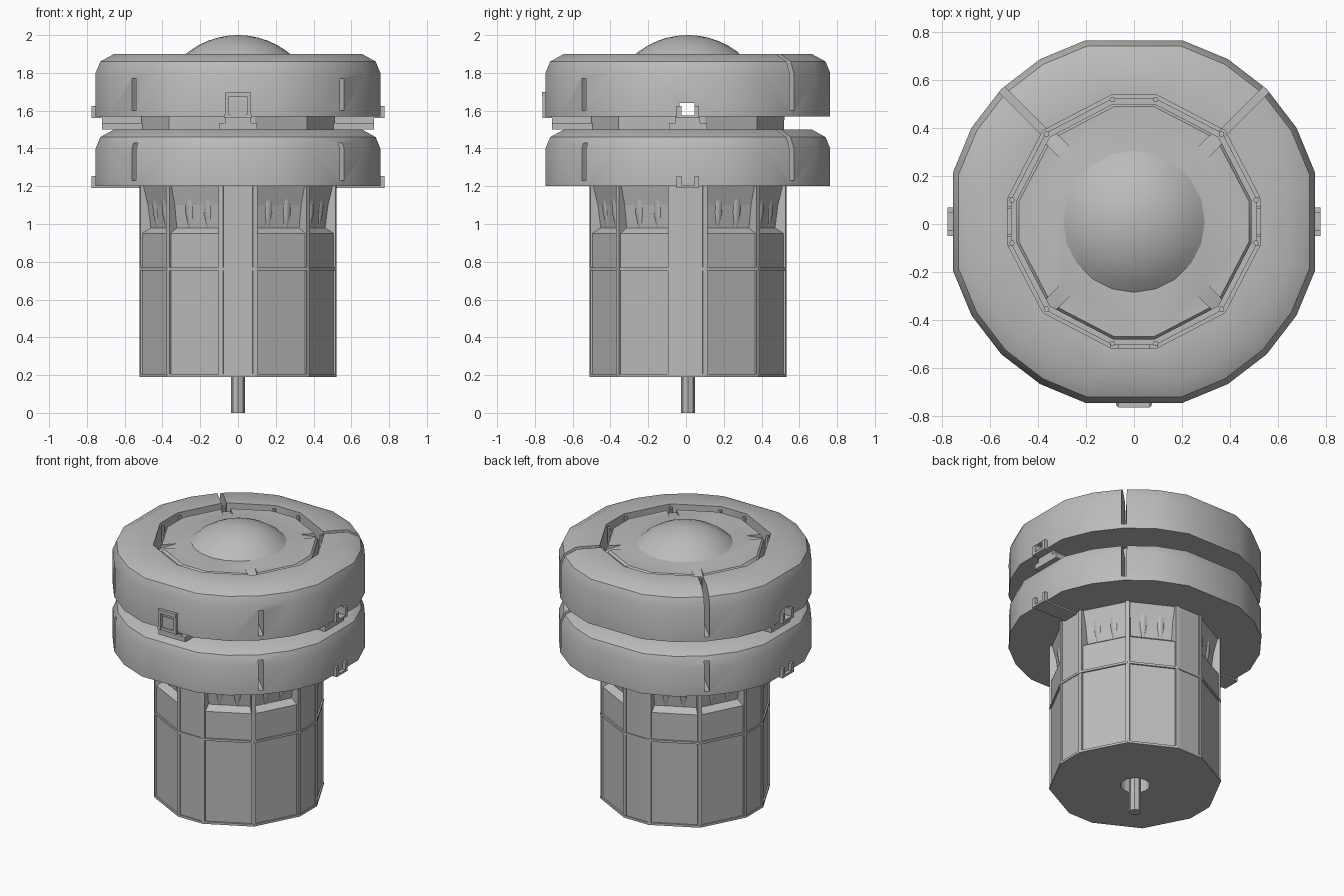
import bpy, bmesh
from math import radians, sin, cos, pi
from mathutils import Matrix, Vector

if "Cube" in bpy.data.objects:
    bpy.data.objects.remove(bpy.data.objects["Cube"])

CY = 0.01  # the round body sits slightly behind the centre

grey = bpy.data.materials.new("plain grey")
grey.use_nodes = True
grey.diffuse_color = (0.5, 0.5, 0.5, 1)
grey.node_tree.nodes["Principled BSDF"].inputs["Base Color"].default_value = (0.5, 0.5, 0.5, 1)

# Corner angles: the rings skip the four axis directions, the column has wide corner panels
RING = [a for a in range(0, 360, 15) if a % 90]
COLUMN = [q + a for q in range(0, 360, 90) for a in (10, 45, 80)]
ROUND = range(0, 360, 18)


def finish(name, bm):
    bmesh.ops.recalc_face_normals(bm, faces=bm.faces)
    mesh = bpy.data.meshes.new(name)
    bm.to_mesh(mesh)
    bm.free()
    mesh.materials.append(grey)
    ob = bpy.data.objects.new(name, mesh)
    bpy.context.collection.objects.link(ob)
    return ob


def loft(name, angles, profile, centre=(0, CY)):
    """Solid with corners at the given angles, stacked from (radius, z) pairs."""
    bm = bmesh.new()
    rows = [[bm.verts.new((centre[0] + r * cos(radians(a)), centre[1] + r * sin(radians(a)), z))
             for a in angles] for r, z in profile]
    n = len(angles)
    for low, high in zip(rows, rows[1:]):
        for i in range(n):
            j = (i + 1) % n
            bm.faces.new((low[i], low[j], high[j], high[i]))
    bm.faces.new(rows[0][::-1])
    bm.faces.new(rows[-1])
    return finish(name, bm)


def box(name, low, high, angle=0, tilt=0):
    """Box given in a frame turned about the body axis; tilt pitches it about its own middle."""
    low, high = Vector(low), Vector(high)
    mid = (low + high) / 2
    bm = bmesh.new()
    bmesh.ops.create_cube(bm, size=1)
    bm.transform(Matrix.Translation((0, CY, 0)) @ Matrix.Rotation(radians(angle), 4, 'Z')
                 @ Matrix.Translation(mid) @ Matrix.Rotation(radians(tilt), 4, 'Y')
                 @ Matrix.Diagonal((*(high - low), 1)))
    return finish(name, bm)


def cut(ob, *cutters):
    for c in cutters:
        m = ob.modifiers.new("cut", 'BOOLEAN')
        m.operation, m.solver, m.object = 'DIFFERENCE', 'EXACT', c
    deps = bpy.context.evaluated_depsgraph_get()
    mesh = bpy.data.meshes.new_from_object(ob.evaluated_get(deps))
    ob.modifiers.clear()
    ob.data = mesh
    for c in cutters:
        bpy.data.objects.remove(c)


def smooth(ob, angle=32):
    bpy.ops.object.select_all(action='DESELECT')
    ob.select_set(True)
    bpy.context.view_layer.objects.active = ob
    bpy.ops.object.shade_smooth_by_angle(angle=radians(angle))


# Two padded rings with slits on the diagonals
def padded_ring(name, base, top, hole, slit_tops):
    ring = loft(name, RING, [(0.78, base), (0.78, top - 0.1), (0.755, top - 0.04), (0.68, top),
                             (0.45, top)])
    cutters = [loft("hole", COLUMN, [(hole, base - 0.1), (hole, top + 0.1)])]
    for angle, slit_top in zip((45, 135, 225, 315), slit_tops):
        cutters.append(box("slit", (0.5, -0.016, base + 0.03), (0.9, 0.016, slit_top), angle))
    cut(ring, *cutters)
    return ring


upper_ring = padded_ring("upper_ring", 1.57, 1.90, 0.535, (2, 2, 1.77, 1.77))
lower_ring = padded_ring("lower_ring", 1.20, 1.50, 0.50, (1.6, 1.43, 1.43, 1.43))
cut(upper_ring, box("side_hole", (-1, -0.045, 1.5), (1, 0.035, 1.64)))
smooth(upper_ring)
smooth(lower_ring)

# Faceted column, drawn in below the lower ring, with a bore underneath
column = loft("column", COLUMN, [(0.52, 0.2), (0.52, 0.95), (0.475, 0.98), (0.49, 1.1), (0.515, 1.2),
                                 (0.52, 1.78)])
cut(column, loft("bore", ROUND, [(0.09, 0.1), (0.09, 0.5)]),
    box("side_hole", (-1, -0.045, 1.57), (1, 0.035, 1.64)))
loft("base_flange", COLUMN, [(0.53, 0.19), (0.53, 0.205)])
cut(bpy.data.objects["base_flange"], loft("bore", ROUND, [(0.09, 0.1), (0.09, 0.5)]))
loft("middle_band", COLUMN, [(0.53, 0.755), (0.53, 0.77)])
cut(bpy.data.objects["middle_band"], loft("inside", COLUMN, [(0.5, 0.7), (0.5, 0.8)]))
loft("shaft", range(0, 360, 45), [(0.037, 0), (0.037, 0.6)])

# Flat panels on the axis sides and thin posts at every column corner
for a in range(0, 360, 90):
    box("column_panel", (0.44, -0.095, 0.2), (0.516, 0.095, 1.22), a)
for a in COLUMN:
    box("column_rib", (0.47, -0.013, 0.2), (0.527, 0.013, 1.22), a)
    x, y = 0.515 * cos(radians(a)), CY + 0.515 * sin(radians(a))
    loft("gap_post", range(0, 360, 60), [(0.012, 1.7), (0.012, 1.885)], (x, y))

# Soft flutes in the drawn-in part of the column
for q in range(0, 360, 90):
    for a in (20, 34, 56, 70):
        x, y = 0.445 * cos(radians(q + a)), CY + 0.445 * sin(radians(q + a))
        smooth(loft("flute", range(0, 360, 45), [(0.012, 0.97), (0.032, 1.06), (0.04, 1.22)], (x, y)), 50)

# Inner lid with ramped notches on the diagonals
lid = loft("inner_lid", COLUMN, [(0.497, 1.75), (0.497, 1.87), (0.485, 1.885)])
cut(lid, *[box("ramp", (0.33, -0.03, 1.872), (0.56, 0.03, 1.972), a, 14) for a in range(45, 360, 90)])
smooth(lid)

# Domed cap
R = 0.435
dome = loft("dome", ROUND, [(0.3, 1.87)] + [(R * sin(t), 2 - R + R * cos(t))
            for t in (0.76 * k / 6 for k in range(6, 0, -1))] + [(0.005, 2.0)])
smooth(dome, 40)

# Spacer brackets between the rings on the front and sides
for a in (0, 180, 270):
    box("spacer", (0.48, -0.1, 1.5), (0.72, 0.1, 1.535), a)
    box("spacer_step", (0.48, -0.065, 1.53), (0.72, 0.065, 1.568), a)

# Side clips with two ears, on both rings
for a in (0, 180):
    for base in (1.56, 1.19):
        box("clip_bar", (0.5, -0.055, base), (0.775, 0.055, base + 0.015), a)
        for s in (-0.047, 0.047):
            box("clip_ear", (0.72, s - 0.012, base), (0.775, s + 0.012, base + 0.065), a)

# Front latch frame
for s in (-0.058, 0.058):
    box("latch_post", (0.72, s - 0.01, 1.56), (0.77, s + 0.01, 1.69), 270)
box("latch_top", (0.72, -0.065, 1.675), (0.773, 0.065, 1.70), 270)
box("latch_plate", (0.72, -0.04, 1.57), (0.76, 0.04, 1.655), 270)
box("latch_foot", (0.72, -0.075, 1.56), (0.765, 0.075, 1.58), 270)
